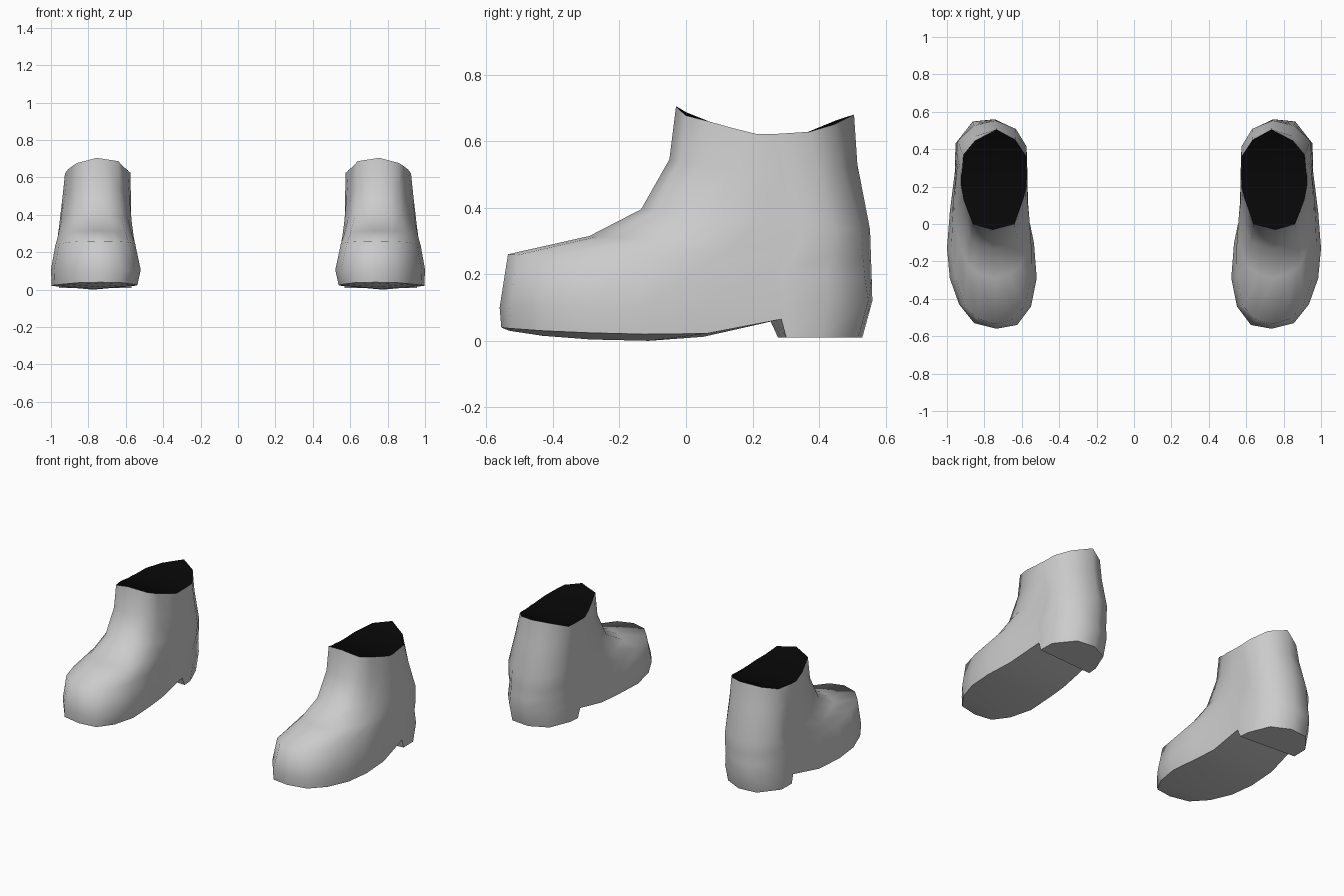
import bpy, bmesh, math

if "Cube" in bpy.data.objects:
    bpy.data.objects.remove(bpy.data.objects["Cube"])


def make_material(name, value):
    m = bpy.data.materials.new(name)
    m.diffuse_color = (value, value, value, 1)
    m.use_nodes = True
    m.node_tree.nodes["Principled BSDF"].inputs["Base Color"].default_value = m.diffuse_color
    return m


leather = make_material("grey leather", 0.6)
lining = make_material("black opening", 0.002)

# Outlines from toe to heel, each row: inner x, inner y, outer x, outer y
SOLE = [(.735, -.56, .735, -.56), (.625, -.54, .855, -.53), (.55, -.44, .935, -.43),
        (.52, -.29, .985, -.29), (.535, -.10, 1.0, -.13), (.565, .04, .985, .06),
        (.57, .25, .957, .285), (.57, .275, .957, .30), (.575, .37, .955, .43),
        (.63, .505, .862, .548), (.743, .56, .743, .56)]
RIM = [(.755, -.03, .755, -.03), (.70, -.015, .81, -.015), (.64, 0, .86, 0),
       (.615, .07, .888, .07), (.59, .14, .91, .13), (.575, .20, .925, .21),
       (.575, .27, .924, .26), (.575, .285, .92, .275), (.575, .36, .912, .37),
       (.635, .45, .85, .445), (.735, .505, .735, .505)]
RIM_Z = [(.705, .705), (.696, .69), (.687, .677), (.659, .659), (.639, .642), (.622, .622),
         (.622, .622), (.622, .622), (.625, .628), (.662, .65), (.68, .68)]
SOLE_Z = [.04, .037, .03, .024, .02, .022, .065, .01, .01, .01, .01]
KEEL_Z = [.04, .03, .015, .004, 0, .012, .065, .01, .01, .01, .01]

# Rings down the boot: front y, front z, back y, back z, side sag,
# then the blend from rim to sole outline at the front and at the back
RINGS = [(-.03, .70, .505, .68, 0, 0, 0), (-.05, .545, .515, .53, -.03, .04, .3),
         (-.135, .395, .553, .335, -.01, .18, .7), (-.29, .315, .556, .25, 0, .4, .82),
         (-.535, .26, .558, .19, 0, .63, .92), (-.56, .10, .56, .12, 0, 1, 1),
         (-.555, .04, .56, .01, 0, 1, 1)]
N = len(SOLE) - 1


def ring_point(k, j, side):
    fy, fz, by, bz, sag, a_front, a_back = RINGS[k]
    xr, yr = RIM[j][2 * side:2 * side + 2]
    xs, ys = SOLE[j][2 * side:2 * side + 2]
    t = min(max((j - 2) / 5, 0), 1)
    a = a_front + (a_back - a_front) * t
    vr, vs = (yr + .03) / .535, (ys + .56) / 1.12
    v = vr + (vs - vr) * a
    x, y = xr + (xs - xr) * a, fy + (by - fy) * v
    z = fz + (bz - fz) * v + sag * math.sin(math.pi * v)
    if k == 0:
        z = RIM_Z[j][side]
    elif k == len(RINGS) - 1:
        z = SOLE_Z[j]
        y -= .03 if j >= 8 else 0     # heel tucks in at the ground
        if 2 <= j <= 4:               # forefoot tucks in under the ball
            x += -.004 if side else .018
    return x, y, z


def make_boot(name, sign):
    bm = bmesh.new()

    def vert(p):
        return bm.verts.new((sign * p[0], p[1], p[2]))

    # Upper: outer side runs toe to heel, inner side runs back
    order = [(j, 1) for j in range(N + 1)] + [(j, 0) for j in range(N - 1, 0, -1)]
    rings = [[vert(ring_point(k, j, s)) for j, s in order] for k in range(len(RINGS))]
    n = len(order)
    for up, low in zip(rings, rings[1:]):
        for i in range(n):
            h = (i + 1) % n
            bm.faces.new((low[i], low[h], up[h], up[i]))

    # Sole, arch and heel underside along a centre line
    base = rings[-1]
    outer = base[:N + 1]
    inner = [base[-j % n] for j in range(N + 1)]
    keel = [base[0]]
    for j in range(1, N):
        p = (outer[j].co + inner[j].co) / 2
        keel.append(bm.verts.new((p.x, p.y, KEEL_Z[j])))
    keel.append(base[N])
    for j in range(N):
        for loop in ((keel[j], keel[j + 1], outer[j + 1], outer[j]),
                     (inner[j], inner[j + 1], keel[j + 1], keel[j])):
            bm.faces.new(list(dict.fromkeys(loop)))

    # Black opening closing the top, in strips from side to side
    top = rings[0]
    for j in range(N):
        loop = (top[j], top[j + 1], top[-(j + 1) % n], top[-j % n])
        bm.faces.new(list(dict.fromkeys(loop))).material_index = 1
    if sign < 0:
        bmesh.ops.reverse_faces(bm, faces=bm.faces[:])
    bm.normal_update()

    # Smooth all over, with crisp edges at the rim, sole edge and heel step
    rim_of_sole = set(base)
    keel_line = set(keel)
    for f in bm.faces:
        f.smooth = True
    for e in bm.edges:
        ends = set(e.verts)
        on_sole = ends <= rim_of_sole
        under = ends <= (rim_of_sole | keel_line)
        at_rim = len({f.material_index for f in e.link_faces}) > 1
        if at_rim or on_sole or (under and e.calc_face_angle() > .5):
            e.smooth = False

    mesh = bpy.data.meshes.new(name)
    bm.to_mesh(mesh)
    bm.free()
    mesh.materials.append(leather)
    mesh.materials.append(lining)
    ob = bpy.data.objects.new(name, mesh)
    bpy.context.collection.objects.link(ob)


make_boot("right_boot", 1)
make_boot("left_boot", -1)
